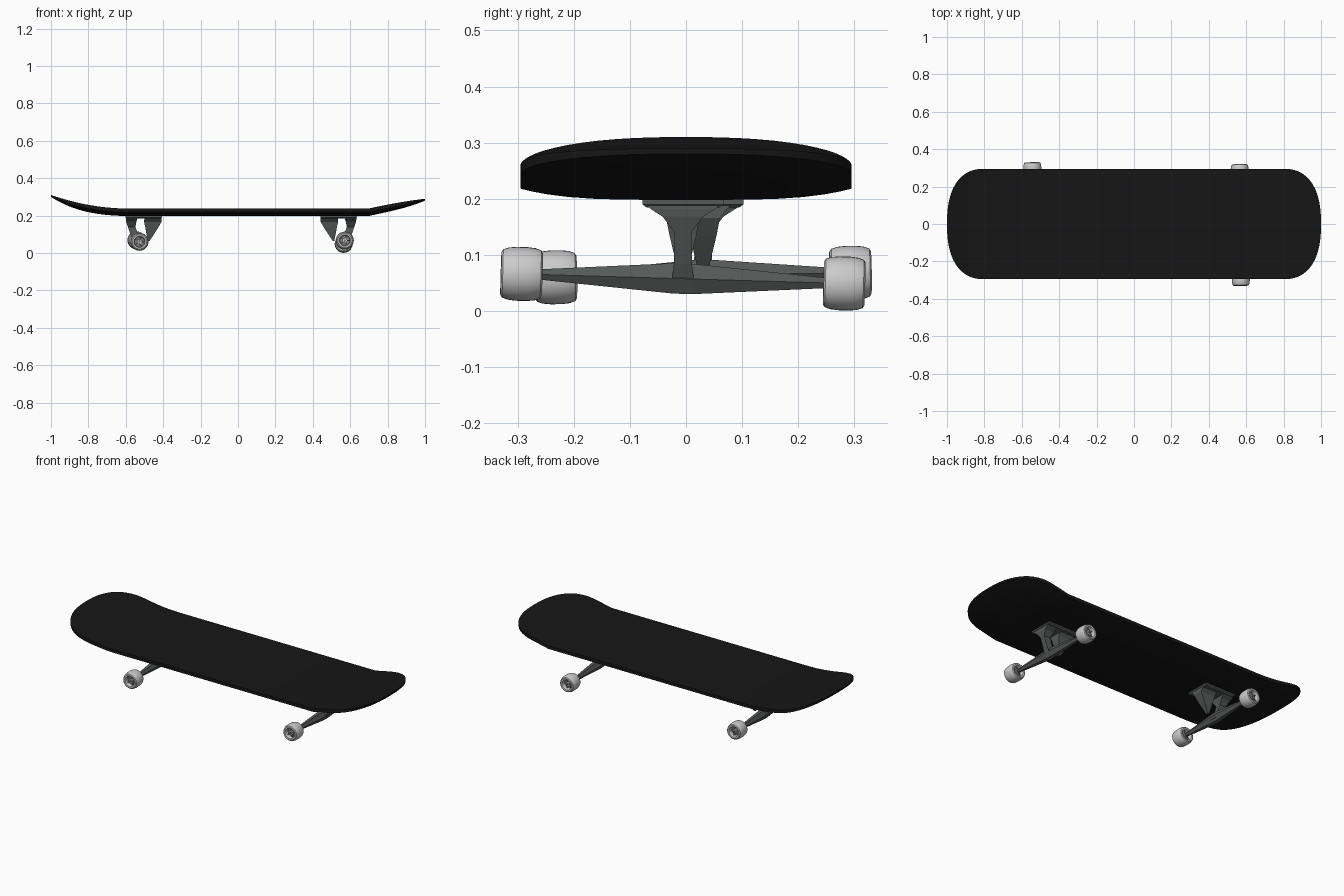
import bpy, bmesh, math
from mathutils import Vector, Matrix

if "Cube" in bpy.data.objects:
    bpy.data.objects.remove(bpy.data.objects["Cube"])


def material(name, r, g, b):
    m = bpy.data.materials.new(name)
    m.diffuse_color = (r, g, b, 1)
    m.use_nodes = True
    m.node_tree.nodes["Principled BSDF"].inputs["Base Color"].default_value = m.diffuse_color
    return m


BLACK = material("grip_black", 0.008, 0.008, 0.008)
METAL = material("dark_metal", 0.09, 0.10, 0.095)
PALE = material("pale_wheel", 0.6, 0.6, 0.6)
HUB = material("hub_grey", 0.22, 0.22, 0.22)


def finish(name, bm, mat, angle=None):
    bmesh.ops.remove_doubles(bm, verts=bm.verts, dist=1e-5)
    bmesh.ops.recalc_face_normals(bm, faces=bm.faces)
    me = bpy.data.meshes.new(name)
    bm.to_mesh(me)
    bm.free()
    ob = bpy.data.objects.new(name, me)
    bpy.context.collection.objects.link(ob)
    me.materials.append(mat)
    if angle:
        bpy.context.view_layer.objects.active = ob
        ob.select_set(True)
        bpy.ops.object.shade_smooth_by_angle(angle=math.radians(angle))
        ob.select_set(False)
    return ob


def loft(name, sections, mat):
    bm = bmesh.new()
    rings = [[bm.verts.new(p) for p in s] for s in sections]
    n = len(rings[0])
    for a, b in zip(rings, rings[1:]):
        for i in range(n):
            j = (i + 1) % n
            bm.faces.new((a[i], a[j], b[j], b[i]))
    bm.faces.new(rings[0])
    bm.faces.new(rings[-1])
    return finish(name, bm, mat)


# Deck: curved tail at -x, straight kicked nose at +x, underside thicker in the middle
def deck_top(x):
    if x < -0.6:
        return 0.238 + 0.072 * ((-0.6 - x) / 0.4) ** 1.9
    if x > 0.7:
        t = (x - 0.7) / 0.3
        return 0.238 + 0.052 * (1.3 * t - 0.3 * t * t)
    return 0.238


def half_width(x):
    s = max(0, (abs(x) - 0.8) / 0.2)
    return 0.295 * max(0, 1 - s ** 2.4) ** (1 / 2.4)


def thickness(x, v):
    s = max(0, (abs(x) - 0.7) / 0.3)
    return 0.010 + (1 - s ** 3) * (0.010 + 0.020 * (1 - abs(v) ** 4))


def build_deck():
    end = [0.8 + 0.2 * math.sin(math.pi / 2 * i / 14) for i in range(15)]
    xs = [-e for e in reversed(end)] + [-0.75, -0.7, -0.65, -0.6, -0.3, 0, 0.35,
                                        0.7, 0.75] + end
    vs = [math.sin(math.pi / 2 * i / 8) for i in range(-8, 9)]
    bm = bmesh.new()
    rows = []
    for x in xs:
        w, z = max(half_width(x), 0.002), deck_top(x)
        ring = [bm.verts.new((x, v * w, z)) for v in vs]
        ring += [bm.verts.new((x, v * w, z - thickness(x, v))) for v in reversed(vs)]
        rows.append(ring)
    n = len(rows[0])
    for a, b in zip(rows, rows[1:]):
        for i in range(n):
            j = (i + 1) % n
            bm.faces.new((a[i], a[j], b[j], b[i]))
    bm.faces.new(rows[0])
    bm.faces.new(rows[-1])
    finish("deck", bm, BLACK, 40)


# Wheel: turned barrel with a recessed spoked hub, axis along local y
def spin_profile(name, profile, mat, n=32):
    bm = bmesh.new()
    rings = [[bm.verts.new((r * math.cos(2 * math.pi * k / n), y,
                            r * math.sin(2 * math.pi * k / n))) for k in range(n)]
             for r, y in profile]
    for i, a in enumerate(rings):
        b = rings[(i + 1) % len(rings)]
        for k in range(n):
            j = (k + 1) % n
            bm.faces.new((a[k], a[j], b[j], b[k]))
    return finish(name, bm, mat, 35)


def wheel(name, pos, rot):
    half = [(0.027, 0.030), (0.030, 0.036), (0.038, 0.037), (0.043, 0.034),
            (0.0465, 0.024), (0.048, 0.010)]
    tyre = spin_profile(name, half + [(r, -y) for r, y in reversed(half)], PALE)
    ring = spin_profile(name + "_bearing", [(0.006, 0.026), (0.013, 0.026),
                                            (0.013, -0.026), (0.006, -0.026)], PALE, 20)
    bm = bmesh.new()
    bmesh.ops.create_cone(bm, cap_ends=True, segments=24, radius1=0.0275,
                          radius2=0.0275, depth=0.024,
                          matrix=Matrix.Rotation(math.pi / 2, 4, 'X'))
    bmesh.ops.create_cone(bm, cap_ends=True, segments=6, radius1=0.006, radius2=0.006,
                          depth=0.066, matrix=Matrix.Rotation(math.pi / 2, 4, 'X'))
    for k in range(5):
        bmesh.ops.create_cube(bm, size=1, matrix=Matrix.Rotation(k * math.tau / 5, 4, 'Y')
                              @ Matrix.Translation((0.019, 0, 0))
                              @ Matrix.Diagonal((0.018, 0.046, 0.006, 1)))
    hub = finish(name + "_hub", bm, HUB)
    for ob in (tyre, ring, hub):
        ob.matrix_world = Matrix.Translation(pos) @ rot


# Truck: base plate, outer arm, inner kingpin wedge, tapered hanger and two wheels
def rect(cx, cy, side, z, u0, u1, hw):
    return [(cx + side * u, cy + v, z) for u, v in
            ((u0, -hw), (u1, -hw), (u1, hw), (u0, hw))]


def truck(name, side, a, b):
    a, b = Vector(a), Vector(b)
    c = (a + b) / 2

    def stack(part, levels):
        loft(name + part, [rect(c.x, c.y, side, *lv) for lv in levels], METAL)

    stack("_plate", [(0.206, -0.128, 0.067, 0.072), (0.190, -0.128, 0.067, 0.072),
                     (0.184, -0.122, 0.062, 0.064)])
    stack("_arm", [(0.190, 0.000, 0.065, 0.066), (0.182, 0.004, 0.065, 0.058),
                   (0.168, 0.008, 0.063, 0.036), (0.140, 0.014, 0.054, 0.015),
                   (0.085, -0.006, 0.036, 0.016), (0.050, -0.020, 0.022, 0.020)])
    stack("_kingpin_wedge", [(0.190, -0.126, -0.035, 0.050), (0.166, -0.126, -0.033, 0.030),
                             (0.135, -0.108, -0.040, 0.024), (0.110, -0.092, -0.044, 0.018),
                             (0.065, -0.062, -0.053, 0.007)])
    # hexagonal hanger, thick in the middle
    sections = []
    for t, sx, sz in ((-0.9, 0.010, 0.009), (-0.06, 0.026, 0.027), (0.06, 0.026, 0.027),
                      (0.9, 0.010, 0.009)):
        p = c + (b - a) / 2 * t
        sections.append([p + Vector((i * sx, 0, j * sz)) for i, j in
                         ((-1, 0), (-0.45, 1), (0.45, 1), (1, 0), (0.45, -1), (-0.45, -1))])
    loft(name + "_hanger", sections, METAL)
    rot = Vector((0, 1, 0)).rotation_difference(b - a).to_matrix().to_4x4()
    wheel(name + "_wheel_front", a, rot)
    wheel(name + "_wheel_back", b, rot)


build_deck()
truck("nose_truck", 1, (0.571, -0.293, 0.066), (0.565, 0.282, 0.049))
truck("tail_truck", -1, (-0.527, -0.232, 0.060), (-0.543, 0.293, 0.068))
